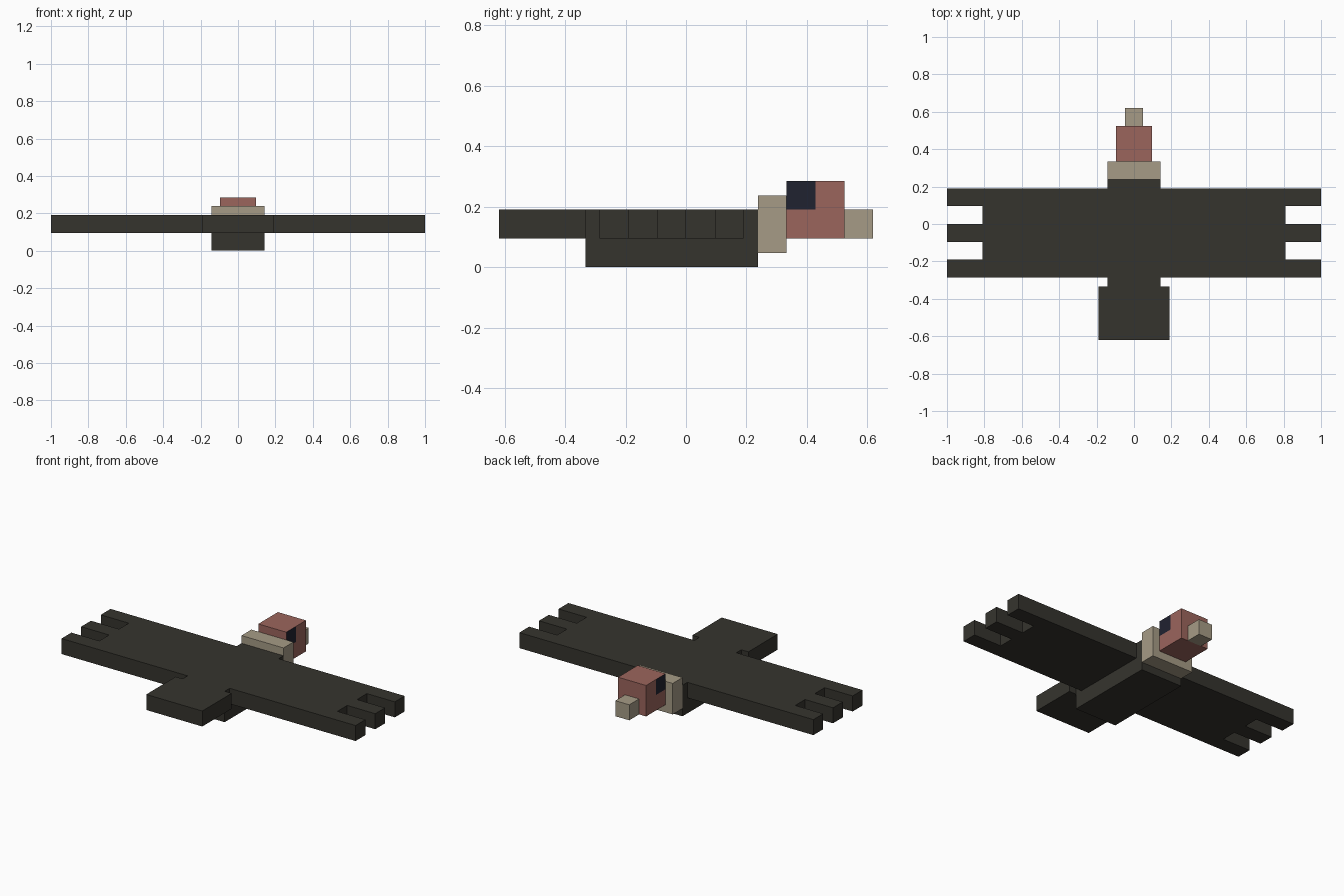
import bpy
import bmesh

cube = bpy.data.objects.get("Cube")
if cube:
    bpy.data.objects.remove(cube, do_unlink=True)

U = 2 / 21  # one block of the model's grid


def material(name, colour):
    mat = bpy.data.materials.new(name)
    mat.use_nodes = True
    mat.diffuse_color = (*colour, 1)
    bsdf = next(n for n in mat.node_tree.nodes if n.type == "BSDF_PRINCIPLED")
    bsdf.inputs["Base Color"].default_value = (*colour, 1)
    bsdf.inputs["Roughness"].default_value = 0.9
    return mat


feather = material("dark_feather", (0.036, 0.034, 0.027))
ruff = material("pale_tan", (0.38, 0.33, 0.24))
skin = material("dusty_red", (0.33, 0.13, 0.108))
eye = material("eye_navy", (0.0144, 0.016, 0.03))


def finish(name, bm, *mats):
    bmesh.ops.recalc_face_normals(bm, faces=bm.faces)
    mesh = bpy.data.meshes.new(name)
    bm.to_mesh(mesh)
    bm.free()
    for mat in mats:
        mesh.materials.append(mat)
    obj = bpy.data.objects.new(name, mesh)
    bpy.context.collection.objects.link(obj)
    return obj


def block(half_x, y, z):
    """Box centred on x = 0; all sizes in grid blocks."""
    bm = bmesh.new()
    bmesh.ops.create_cube(bm, size=1)
    for v in bm.verts:
        v.co = (v.co.x * 2 * half_x * U, y[v.co.y > 0] * U, z[v.co.z > 0] * U)
    return bm


# Body, tail, neck ruff and beak
finish("body", block(1.5, (-3.5, 2.5), (0, 2)), feather)
finish("tail", block(2, (-6.5, -3.5), (1, 2)), feather)
finish("neck_ruff", block(1.5, (2.5, 3.5), (0.5, 2.5)), ruff)
finish("beak", block(0.5, (5.5, 6.5), (1, 2)), ruff)

# Head: split in quarters, the upper quarter next to the neck is the eye
bm = block(1, (3.5, 5.5), (1, 3))
bmesh.ops.subdivide_edges(bm, edges=bm.edges[:], cuts=1, use_grid_fill=True)
bm.normal_update()
for f in bm.faces:
    c = f.calc_center_median() / U
    f.material_index = int(abs(f.normal.x) > 0.5 and c.y < 4.5 and c.z > 2)
finish("head", bm, skin, eye)

# Wings: flat slabs whose tips are cut into three feathers
root, notch, tip = 1.5, 8.5, 10.5
outline = [(root, 2), (tip, 2), (tip, 1), (notch, 1), (notch, 0), (tip, 0),
           (tip, -1), (notch, -1), (notch, -2), (tip, -2), (tip, -3), (root, -3)]
for name, side in (("left_wing", 1), ("right_wing", -1)):
    bm = bmesh.new()
    face = bm.faces.new([bm.verts.new((side * x * U, y * U, U)) for x, y in outline])
    top = bmesh.ops.extrude_face_region(bm, geom=[face])["geom"]
    bmesh.ops.translate(bm, vec=(0, 0, U),
                        verts=[g for g in top if isinstance(g, bmesh.types.BMVert)])
    if not face.is_valid or len(bm.faces) == len(outline) + 1:
        bmesh.ops.holes_fill(bm, edges=[e for e in bm.edges if e.is_boundary], sides=0)
    finish(name, bm, feather)
